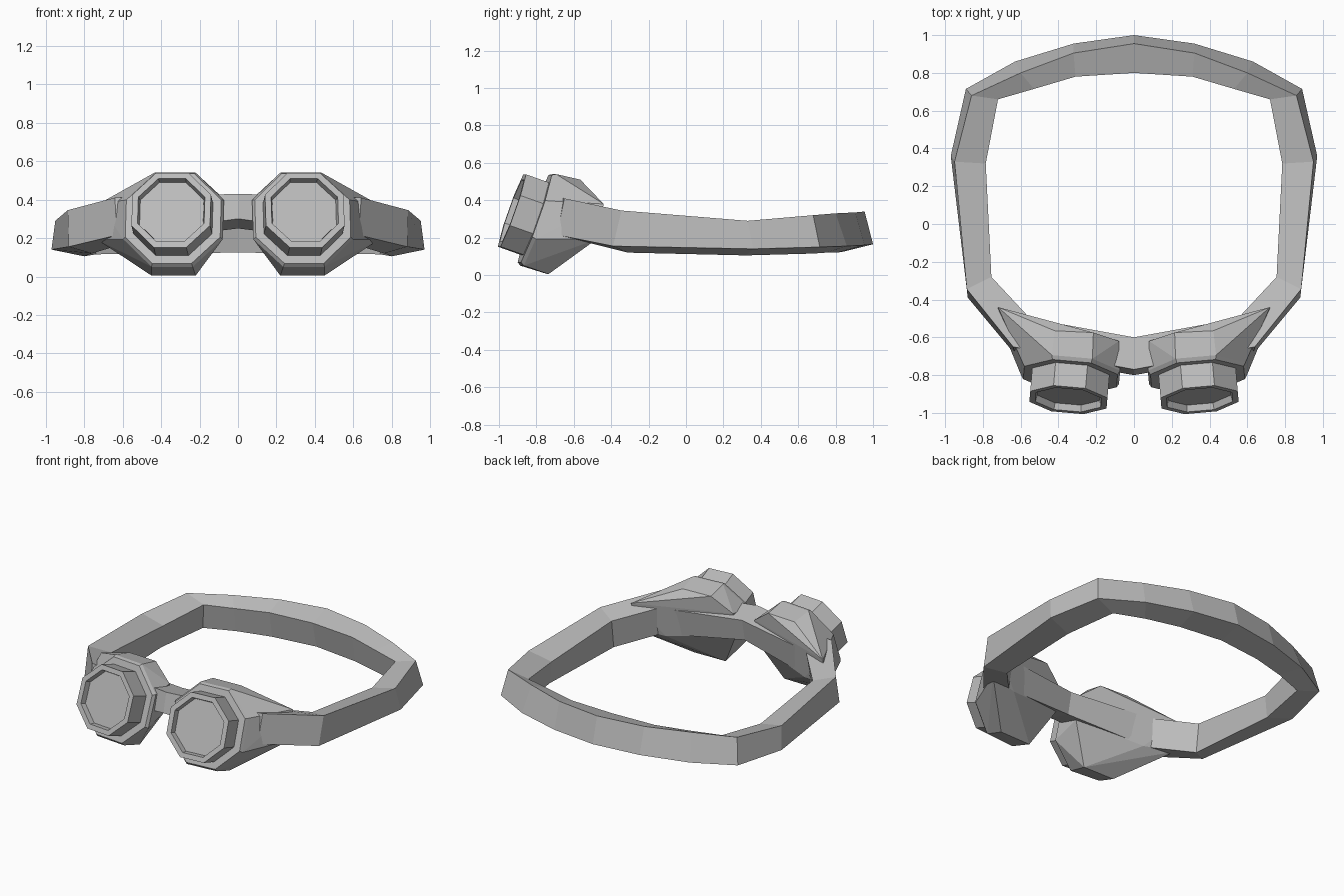
import bpy
import bmesh
from math import cos, sin, pi, radians
from mathutils import Vector, Matrix

cube = bpy.data.objects.get("Cube")
if cube:
    bpy.data.objects.remove(cube, do_unlink=True)

grey = bpy.data.materials.new("plain_grey")
grey.use_nodes = True
grey.diffuse_color = (0.5, 0.5, 0.5, 1)
grey.node_tree.nodes["Principled BSDF"].inputs["Base Color"].default_value = (0.5, 0.5, 0.5, 1)


def finish(name, bm):
    bmesh.ops.recalc_face_normals(bm, faces=bm.faces)
    mesh = bpy.data.meshes.new(name)
    bm.to_mesh(mesh)
    bm.free()
    mesh.materials.append(grey)
    obj = bpy.data.objects.new(name, mesh)
    bpy.context.collection.objects.link(obj)
    return obj


def loft(name, rings, closed=False):
    """Skin a row of equal rings; join the ends, or cap them."""
    bm = bmesh.new()
    rows = [[bm.verts.new(p) for p in ring] for ring in rings]
    pairs = list(zip(rows, rows[1:]))
    if closed:
        pairs.append((rows[-1], rows[0]))
    else:
        bm.faces.new(rows[0])
        bm.faces.new(rows[-1])
    for a, b in pairs:
        for i in range(len(a)):
            j = (i + 1) % len(a)
            bm.faces.new((a[i], a[j], b[j], b[i]))
    return finish(name, bm)


# Head strap: each section is outer bottom, outer top, inner top, inner bottom
half = [
    [(0, 1.0, .165), (0, .955, .34), (0, .80, .30), (0, .84, .125)],
    [(.32, .955, .16), (.32, .905, .335), (.31, .78, .295), (.31, .81, .12)],
    [(.63, .86, .155), (.60, .80, .33), (.53, .715, .29), (.54, .75, .12)],
    [(.89, .715, .15), (.86, .68, .32), (.72, .66, .285), (.74, .68, .115)],
    [(.97, .36, .14), (.95, .33, .29), (.785, .32, .255), (.80, .32, .105)],
    [(.88, -.39, .155), (.885, -.345, .345), (.755, -.28, .31), (.76, -.31, .12)],
    [(.63, -.69, .215), (.64, -.65, .41), (.55, -.50, .37), (.56, -.53, .18)],
    [(0, -.80, .30), (0, -.77, .43), (0, -.60, .395), (0, -.63, .25)],
]
mirrored = [[(-x, y, z) for x, y, z in ring] for ring in half[-2:0:-1]]
loft("head_strap", half + mirrored, closed=True)

# Eyepiece frame, tilted up and turned slightly outward
centre = Vector((.335, -.79, .295))
turn = Matrix.Rotation(radians(5), 3, 'Z') @ Matrix.Rotation(radians(-19.5), 3, 'X')


def octagon(forward, radius, side):
    ring = []
    for k in range(8):
        a = (k + .5) * pi / 4
        p = centre + turn @ Vector((radius * cos(a), -forward, radius * sin(a)))
        ring.append(Vector((p.x * side, p.y, p.z)))
    return ring


# Back of the cup, swept out to the strap
cup_back = [
    (.215, -.575, .51), (.42, -.565, .51),
    (.08, -.62, .41), (.08, -.65, .25),
    (.22, -.74, .005), (.45, -.735, .005),
    (.72, -.44, .38), (.73, -.48, .19),
    (.52, -.53, .175), (.25, -.60, .22),
]

for label, side in (("left", 1), ("right", -1)):
    # Cup body
    bm = bmesh.new()
    for p in octagon(0, .281, side) + [(x * side, y, z) for x, y, z in cup_back]:
        bm.verts.new(p)
    result = bmesh.ops.convex_hull(bm, input=bm.verts)
    spare = {g for g in result["geom_interior"] + result["geom_unused"]
             if isinstance(g, bmesh.types.BMVert)}
    bmesh.ops.delete(bm, geom=list(spare), context='VERTS')
    bmesh.ops.dissolve_limit(bm, angle_limit=radians(2), verts=bm.verts, edges=bm.edges)
    finish(label + "_cup", bm)

    # Rim and lens barrel
    profile = [(-.02, .26), (0, .281), (.02, .268), (.02, .222),
               (.15, .222), (.15, .188), (.11, .18)]
    loft(label + "_lens_barrel", [octagon(f, r, side) for f, r in profile])

    # Recessed lens
    loft(label + "_lens", [octagon(.10, .179, side), octagon(.115, .179, side)])
